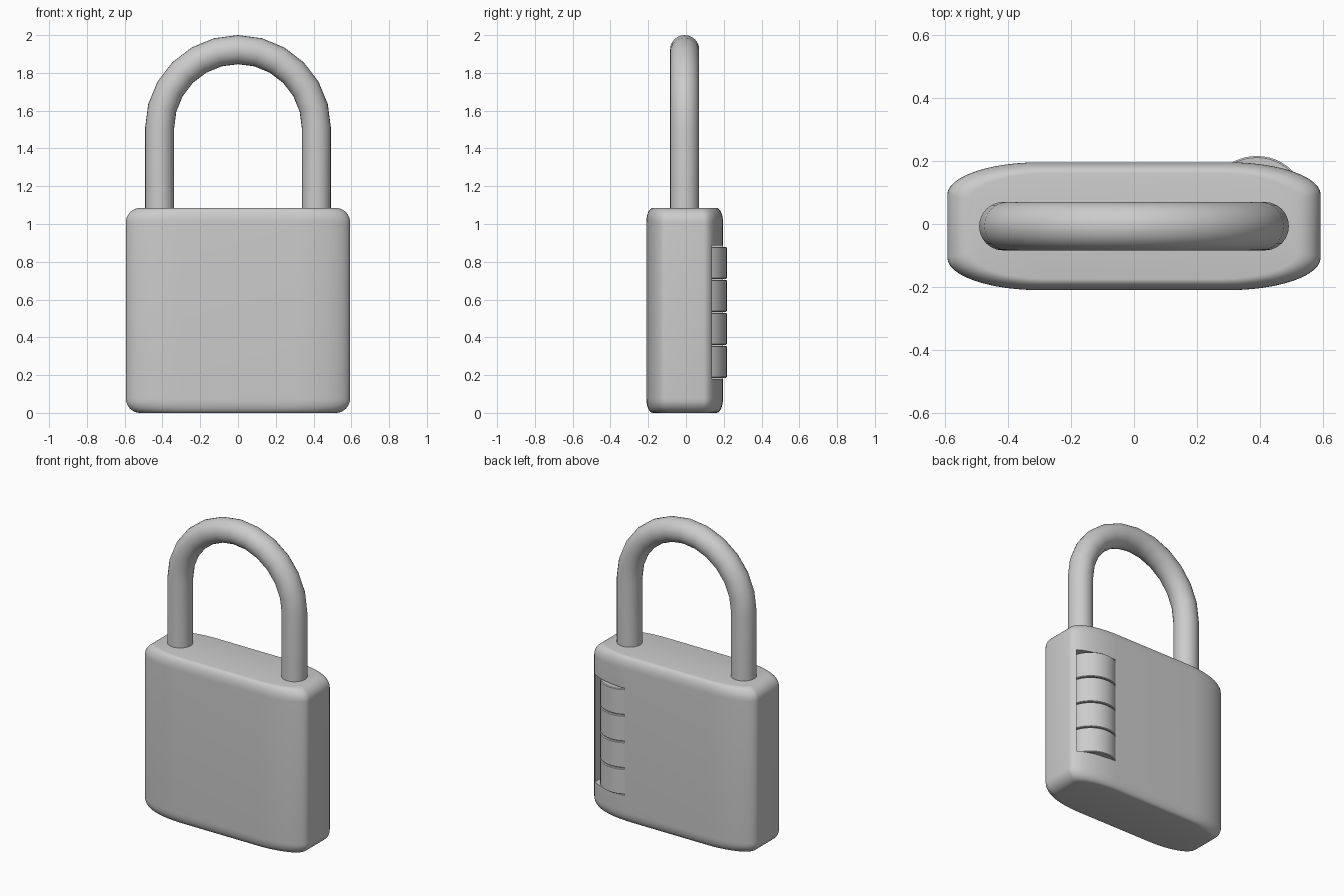
import bpy, bmesh, math
from mathutils import Vector

if "Cube" in bpy.data.objects:
    bpy.data.objects.remove(bpy.data.objects["Cube"])

grey = bpy.data.materials.new("metal grey")
grey.diffuse_color = (0.6, 0.6, 0.6, 1)
grey.use_nodes = True
grey.node_tree.nodes["Principled BSDF"].inputs["Base Color"].default_value = grey.diffuse_color
YC = -0.007  # depth centre of body and shackle


def loft(name, rings):
    """Skin closed rings of points and cap both ends."""
    bm = bmesh.new()
    loops = [[bm.verts.new(p) for p in ring] for ring in rings]
    n = len(loops[0])
    for a, b in zip(loops, loops[1:]):
        for i in range(n):
            j = (i + 1) % n
            bm.faces.new((a[i], a[j], b[j], b[i]))
    bm.faces.new(loops[0][::-1])
    bm.faces.new(loops[-1])
    bmesh.ops.recalc_face_normals(bm, faces=bm.faces)
    me = bpy.data.meshes.new(name)
    bm.to_mesh(me)
    bm.free()
    ob = bpy.data.objects.new(name, me)
    bpy.context.collection.objects.link(ob)
    me.materials.append(grey)
    return ob


def select(ob):
    bpy.ops.object.select_all(action='DESELECT')
    ob.select_set(True)
    bpy.context.view_layer.objects.active = ob


def smooth(ob, angle=40):
    select(ob)
    bpy.ops.object.shade_smooth_by_angle(angle=math.radians(angle))


# Body outline: flat faces, elliptical shoulders, short flat sides
quarter = [(0.30 + 0.293 * math.cos(t), 0.10 + 0.103 * math.sin(t))
           for t in (math.pi / 2 * i / 12 for i in range(13))]
outline = (quarter + [(-x, y) for x, y in quarter[::-1]]
           + [(-x, -y) for x, y in quarter] + [(x, -y) for x, y in quarter[::-1]])


def body_ring(z, c):
    sx = 1 - 0.075 * c / 0.593
    sy = 1 - 0.035 * c / 0.203
    return [(x * sx, y * sy + YC, z) for x, y in outline]


# Body with rounded top and bottom rims
H, R = 1.085, 0.075
arc = [math.pi / 2 * i / 8 for i in range(9)]
rings = [body_ring(R - R * math.cos(a), 1 - math.sin(a)) for a in arc]
rings += [body_ring(H - R + R * math.sin(a), 1 - math.cos(a)) for a in arc]
body = loft("body", rings)

# Dial window cut into the back
x0, x1, y0, y1 = 0.31, 0.565, 0.02, 0.4
cutter = loft("window_cutter", [[(x0, y0, z), (x1, y0, z), (x1, y1, z), (x0, y1, z)]
                                for z in (0.18, 0.885)])
cutter.hide_render = True
cut = body.modifiers.new("window", 'BOOLEAN')
cut.object = cutter
cut.operation = 'DIFFERENCE'
cut.solver = 'EXACT'
select(body)
bpy.ops.object.modifier_apply(modifier="window")
bpy.data.objects.remove(cutter)
smooth(body)

# Four number dials
for k in range(4):
    z = 0.186 + 0.1745 * k
    spec = [(0.154, z), (0.159, z + 0.004), (0.159, z + 0.165), (0.154, z + 0.169)]
    dial = loft(f"dial_{k + 1}", [
        [(0.39 + r * math.cos(2 * math.pi * i / 48), 0.057 + r * math.sin(2 * math.pi * i / 48), h)
         for i in range(48)] for r, h in spec])
    smooth(dial, 30)

# Shackle: two legs joined by a semicircular arch
A, r, zc = 0.415, 0.077, 1.508
path = [(A, 1.03, 0)]
path += [(A * math.cos(t), zc + A * math.sin(t), t)
         for t in (math.pi * i / 12 for i in range(13))]
path += [(-A, 1.03, math.pi)]
rings = []
for x, z, t in path:
    out = Vector((math.cos(t), 0, math.sin(t)))
    rings.append([Vector((x, YC, z)) + out * r * math.cos(u) + Vector((0, r * math.sin(u), 0))
                  for u in (2 * math.pi * i / 24 for i in range(24))])
smooth(loft("shackle", rings))
